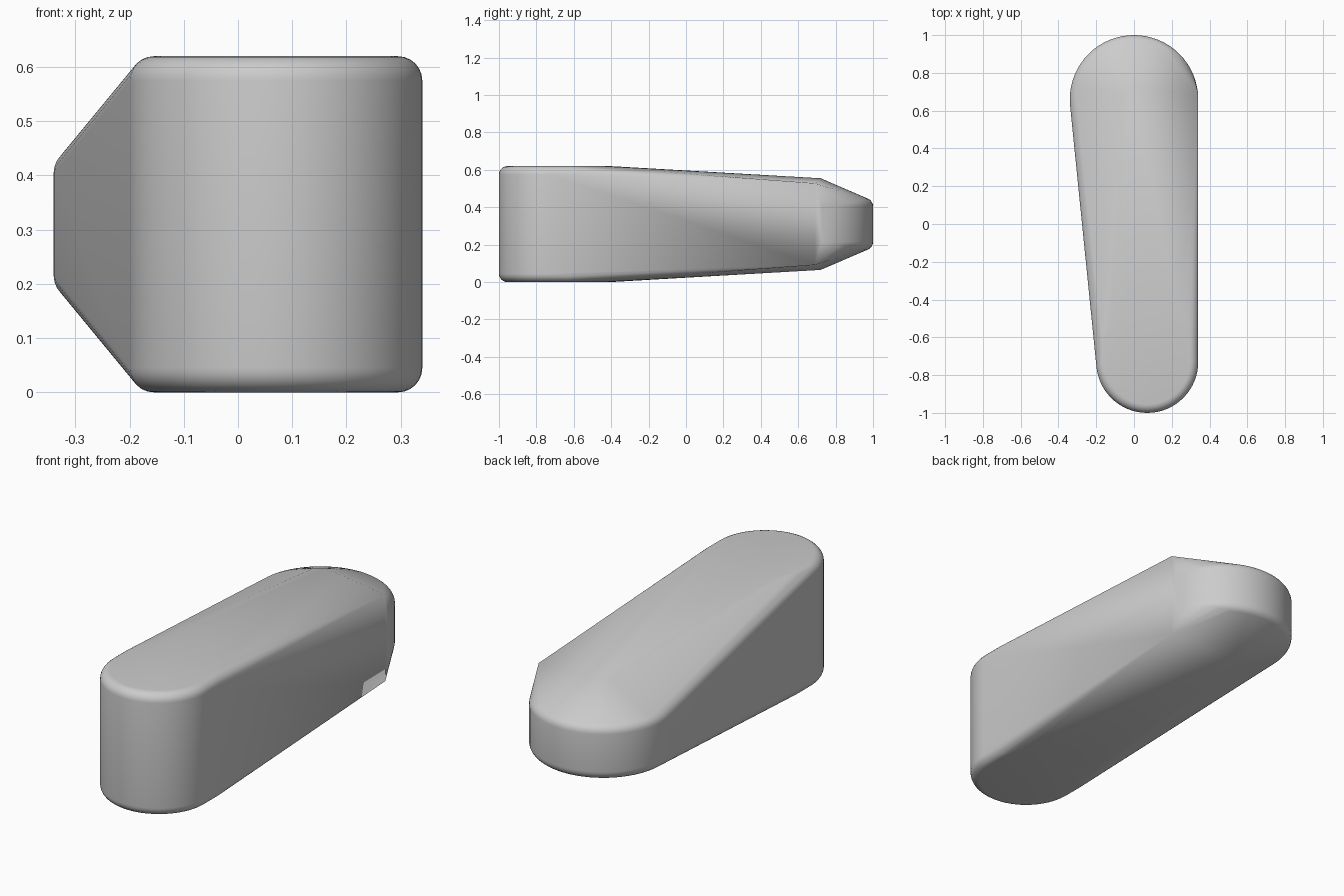
import bpy, bmesh
from math import sin, cos, pi

if "Cube" in bpy.data.objects:
    bpy.data.objects.remove(bpy.data.objects["Cube"])

MID = 0.31  # height of the horizontal symmetry plane
bm = bmesh.new()


def rounded_disc(cx, cy, radius, half_height, fillet, segments=64, steps=6):
    """Points of an upright cylinder with filleted rims, mirrored about MID."""
    for i in range(steps + 1):
        a = pi / 2 * i / steps
        r = radius - fillet + fillet * cos(a)
        h = half_height - fillet + fillet * sin(a)
        for s in range(segments):
            t = 2 * pi * s / segments
            for side in (-1, 1):
                bm.verts.new((cx + r * cos(t), cy + r * sin(t), MID + side * h))


# Tall front end, slightly lengthened flat
rounded_disc(0.07, -0.73, 0.27, 0.31, 0.045)
rounded_disc(0.07, -0.63, 0.27, 0.31, 0.045)

# Low, wide back end
rounded_disc(0.0, 0.66, 0.34, 0.14, 0.045)

# Ridge between the long slope and the steep back slope
for x, y, h in ((-0.02, 0.72, 0.245), (-0.06, 0.695, 0.244), (0.34, 0.69, 0.218)):
    for side in (-1, 1):
        bm.verts.new((x, y, MID + side * h))

# Stretch one convex skin over all of it
bmesh.ops.convex_hull(bm, input=bm.verts[:])
bmesh.ops.delete(bm, geom=[v for v in bm.verts if not v.link_faces], context='VERTS')
bmesh.ops.dissolve_limit(bm, angle_limit=0.005, verts=bm.verts[:], edges=bm.edges[:])
bmesh.ops.recalc_face_normals(bm, faces=bm.faces[:])

mesh = bpy.data.meshes.new("tapered_body")
bm.to_mesh(mesh)
bm.free()
body = bpy.data.objects.new("tapered_body", mesh)
bpy.context.collection.objects.link(body)
bpy.context.view_layer.objects.active = body
body.select_set(True)
bpy.ops.object.shade_smooth_by_angle(angle=0.33)
